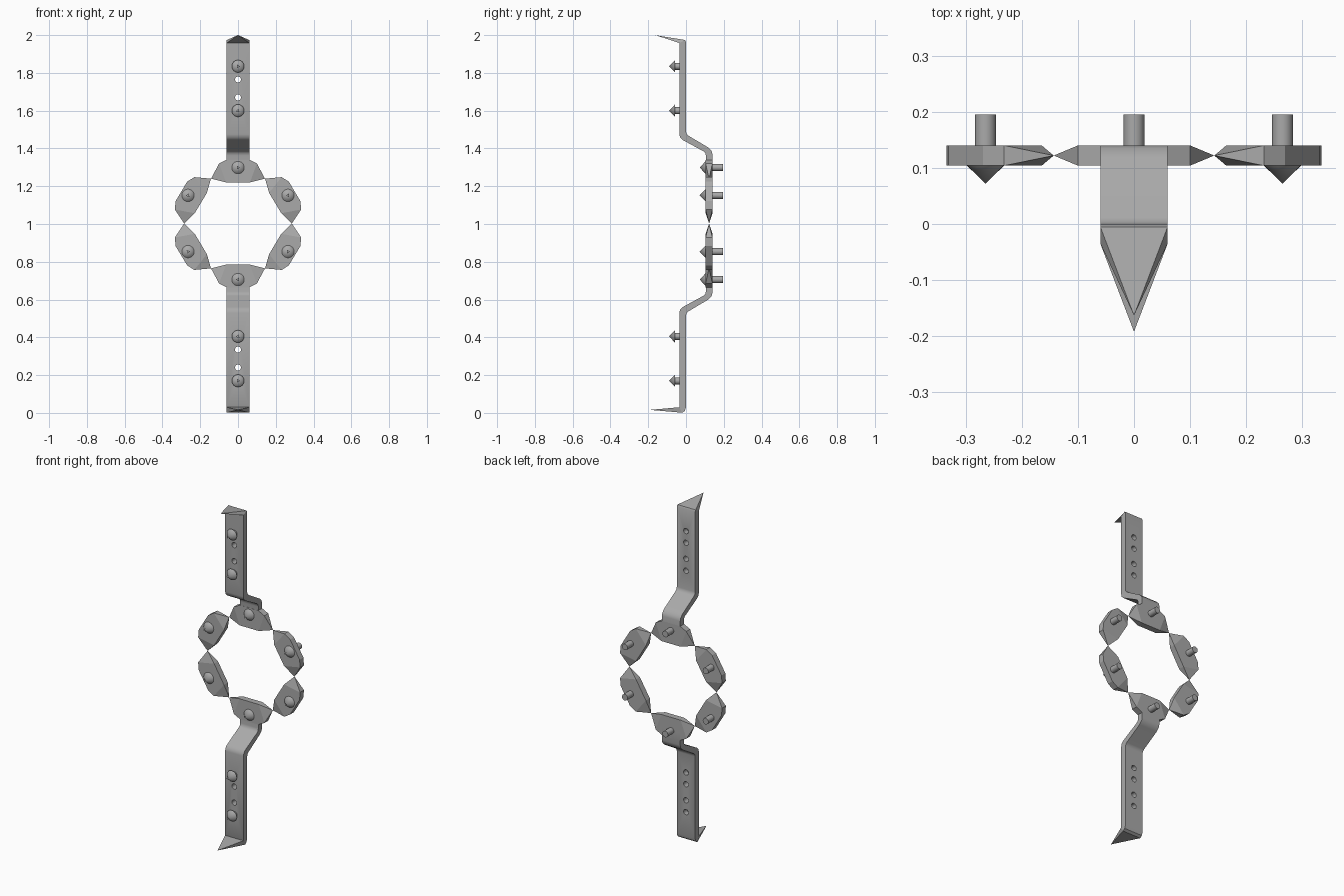
import bpy, bmesh, math
from mathutils import Vector, Matrix

if "Cube" in bpy.data.objects:
    bpy.data.objects.remove(bpy.data.objects["Cube"])

steel = bpy.data.materials.new("steel_grey")
steel.diffuse_color = (0.4, 0.4, 0.4, 1)
steel.use_nodes = True
steel.node_tree.nodes["Principled BSDF"].inputs["Base Color"].default_value = steel.diffuse_color
MID = 2.005            # mirror sum for lower half: z' = MID - z
HALF = 0.06            # half width of the bands


def make(name, bm):
    bmesh.ops.recalc_face_normals(bm, faces=bm.faces)
    me = bpy.data.meshes.new(name)
    bm.to_mesh(me)
    bm.free()
    me.materials.append(steel)
    ob = bpy.data.objects.new(name, me)
    bpy.context.collection.objects.link(ob)
    return ob


def smooth(ob):
    bpy.context.view_layer.objects.active = ob
    ob.select_set(True)
    bpy.ops.object.shade_smooth_by_angle(angle=math.radians(35))
    ob.select_set(False)


def rod(bm, x, z, y0, y1, r0, r1, n=24):
    """Round bar or cone along y from y0 (radius r0) to y1 (radius r1)."""
    m = Matrix.Translation((x, (y0 + y1) / 2, z)) @ Matrix.Rotation(math.pi / 2, 4, 'X')
    bmesh.ops.create_cone(bm, cap_ends=True, segments=n, radius1=r0, radius2=r1,
                          depth=abs(y1 - y0), matrix=m)


def stud(name, x, z, base, back, head, length, spin):
    bm = bmesh.new()
    rod(bm, x, z, back, base, 0.0185, 0.0185)          # shank
    rod(bm, x, z, base, base - length, head, 0)        # pointed head
    # small triangular plate just off the point
    pts = [(x + 0.011 * math.cos(spin + k * math.tau / 3), base - length - 0.004,
            z + 0.011 * math.sin(spin + k * math.tau / 3)) for k in range(3)]
    bm.faces.new([bm.verts.new(p) for p in pts])
    smooth(make(name, bm))


# Ring links: flat plates pinched to a point at both ends
OUTLINE = [(0.1, 0.08), (0.06, 0.1), (-0.06, 0.1), (-0.1, 0.08), (-0.063, -0.02), (0.063, -0.02)]
JOINTS = [(-0.143, 1.24), (0.143, 1.24), (0.285, MID / 2), (0.143, MID - 1.24),
          (-0.143, MID - 1.24), (-0.285, MID / 2)]


def link(i):
    a, b = Vector(JOINTS[i]), Vector(JOINTS[(i + 1) % 6])
    mid, d = (a + b) / 2, (b - a).normalized()
    n = Vector((-d.y, d.x))
    bm = bmesh.new()

    def vert(p, y):
        return bm.verts.new((p.x, y, p.y))

    rings = [[vert(mid + d * u + n * v, y) for u, v in OUTLINE] for y in (0.104, 0.14)]
    tips = {3: vert(a, 0.122), 5: vert(b, 0.122)}
    for r in rings:
        bm.faces.new(r)
        bm.faces.new((r[3], tips[3], r[4]))
        bm.faces.new((r[5], tips[5], r[0]))
    f, k = rings
    for j in range(6):
        m = (j + 1) % 6
        if j in tips:                                   # pinched end sides
            bm.faces.new((f[j], k[j], tips[j]))
            bm.faces.new((f[m], k[m], tips[j]))
        else:
            bm.faces.new((f[j], f[m], k[m], k[j]))
    make(f"ring_link_{i + 1}", bm)
    c = mid + n * 0.059
    stud(f"ring_stud_{i + 1}", c.x, c.y, 0.104, 0.195, 0.033, 0.032, i * 1.1)


for i in range(6):
    link(i)

# Cranked bands: side profile (y, z) extruded across x
BACK = [(0.14, 1.30), (0.14, 1.37), (0.135, 1.388), (0.118, 1.405),
        (0.012, 1.468), (0.003, 1.478), (0, 1.49)]
FRONT = [(-0.035, 1.475), (-0.031, 1.458), (-0.018, 1.445),
         (0.094, 1.384), (0.102, 1.376), (0.105, 1.362), (0.105, 1.30)]
HOLES = [1.835, 1.765, 1.67, 1.6]
ENDS = {"upper": [(0, 1.965), (-0.005, 1.974), (-0.035, 1.958)],
        "lower": [(0, 1.975), (-0.006, 1.994), (-0.02, 2.004), (-0.035, 1.975)]}
TIPS = {"upper": (-0.163, 2.0), "lower": (-0.192, MID - 0.016)}

for side, end in ENDS.items():
    def fz(z):
        return z if side == "upper" else MID - z

    bm = bmesh.new()
    face = bm.faces.new([bm.verts.new((-HALF, y, fz(z))) for y, z in BACK + end + FRONT])
    ext = bmesh.ops.extrude_face_region(bm, geom=[face])["geom"]
    bmesh.ops.translate(bm, vec=(2 * HALF, 0, 0),
                        verts=[v for v in ext if isinstance(v, bmesh.types.BMVert)])
    band = make(f"{side}_band", bm)

    # screw holes
    bm = bmesh.new()
    for z in HOLES:
        rod(bm, 0, fz(z), -0.08, 0.05, 0.016, 0.016)
    cutter = make(f"{side}_hole_cutter", bm)
    cutter.hide_render = True
    mod = band.modifiers.new("holes", 'BOOLEAN')
    mod.object, mod.solver = cutter, 'EXACT'
    bpy.context.view_layer.objects.active = band
    bpy.ops.object.modifier_apply(modifier=mod.name)
    bpy.data.objects.remove(cutter)
    smooth(band)

    # hooked spike at the band end
    bm = bmesh.new()
    root = [bm.verts.new((x, y, fz(z))) for (y, z), xs in
            ((end[-2], (-HALF, HALF)), (end[-1], (HALF, -HALF))) for x in xs]
    ty, tz = TIPS[side]
    tip = bm.verts.new((0, ty, fz(tz)))
    bm.faces.new(root)
    for j in range(4):
        bm.faces.new((root[j], root[(j + 1) % 4], tip))
    make(f"{side}_spike", bm)

    # studs standing off the band front
    for k, z in enumerate((HOLES[0], HOLES[3])):
        stud(f"{side}_band_stud_{k + 1}", 0, fz(z), -0.058, -0.032, 0.033, 0.032, k * 1.3)
